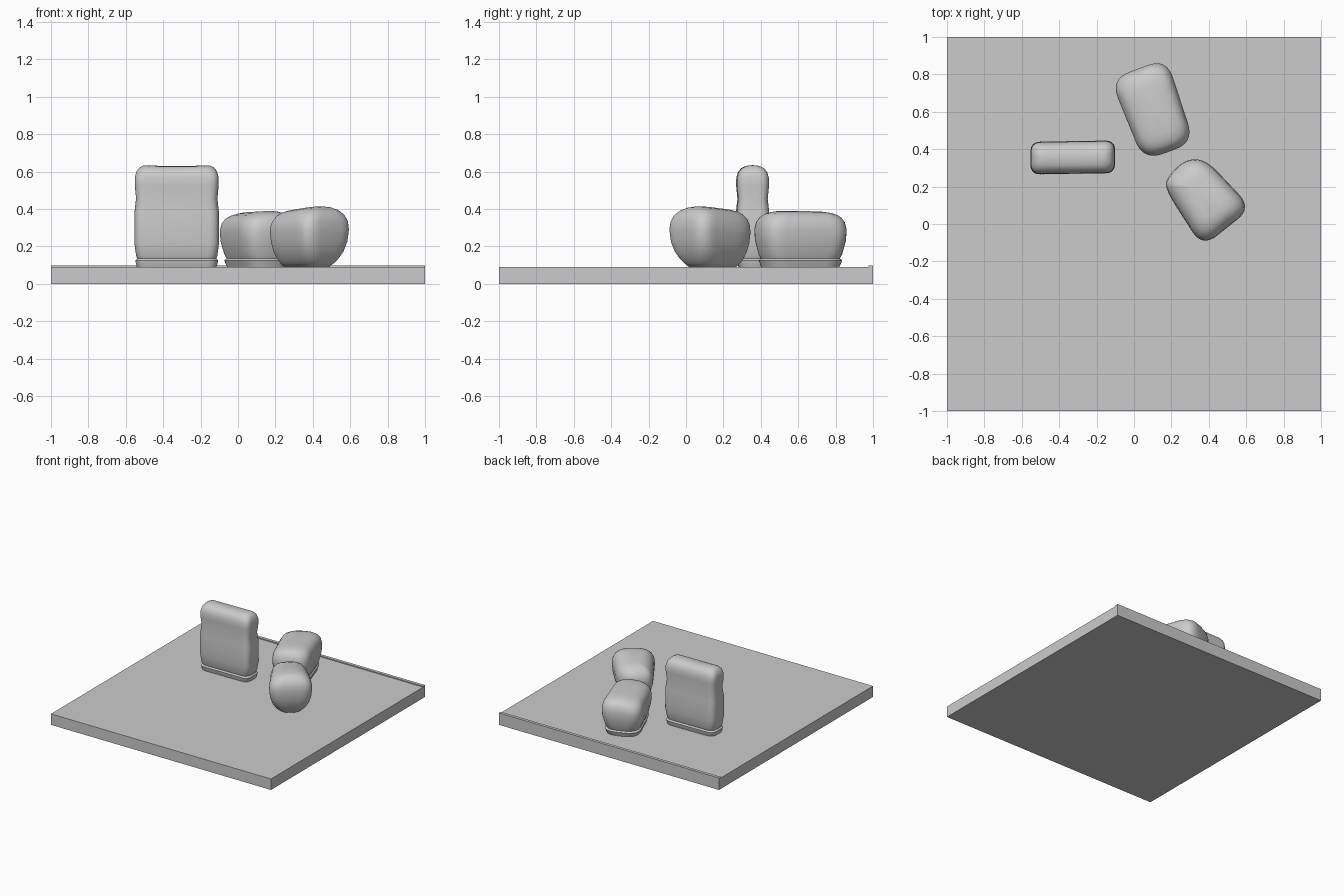
import bpy, bmesh, math
from mathutils import Vector

if "Cube" in bpy.data.objects:
    bpy.data.objects.remove(bpy.data.objects["Cube"])

grey = bpy.data.materials.new("plain grey")
grey.diffuse_color = (0.6, 0.6, 0.6, 1)
grey.use_nodes = True
grey.node_tree.nodes["Principled BSDF"].inputs["Base Color"].default_value = grey.diffuse_color


def finish(name, bm):
    bmesh.ops.recalc_face_normals(bm, faces=bm.faces)
    mesh = bpy.data.meshes.new(name)
    bm.to_mesh(mesh)
    bm.free()
    mesh.materials.append(grey)
    obj = bpy.data.objects.new(name, mesh)
    bpy.context.collection.objects.link(obj)
    return obj


def box(name, x0, x1, y0, y1, z0, z1):
    bm = bmesh.new()
    bmesh.ops.create_cube(bm, size=1)
    for v in bm.verts:
        v.co = Vector(((x0 + x1) / 2 + v.co.x * (x1 - x0),
                       (y0 + y1) / 2 + v.co.y * (y1 - y0),
                       (z0 + z1) / 2 + v.co.z * (z1 - z0)))
    return finish(name, bm)


def rounded_outline(corners, inset, radius, steps=8):
    """Inset a convex counter-clockwise outline and round its corners."""
    n = len(corners)
    pts = [Vector(c) for c in corners]
    moved = []
    for i, p in enumerate(pts):
        a = (p - pts[i - 1]).normalized()
        b = (pts[(i + 1) % n] - p).normalized()
        na, nb = Vector((-a.y, a.x)), Vector((-b.y, b.x))
        moved.append(p + (na + nb) * inset / (1 + na.dot(nb)))
    out = []
    for i, p in enumerate(moved):
        u, w = moved[i - 1] - p, moved[(i + 1) % n] - p
        s = p + u.normalized() * min(radius, u.length * 0.45)
        e = p + w.normalized() * min(radius, w.length * 0.45)
        for k in range(steps + 1):
            t = k / steps
            out.append(s * (1 - t) ** 2 + p * 2 * t * (1 - t) + e * t * t)
    return out


def soft_block(name, corners, profile, radius, tilt=(0, 0), dip=0.0):
    """Loft the outline through (height, inset) levels, then cap it."""
    bm = bmesh.new()
    c = sum((Vector(p) for p in corners), Vector((0, 0))) / len(corners)
    z0, z1 = profile[0][0], profile[-1][0]
    rings = []
    for z, inset in profile:
        f = ((z - z0) / (z1 - z0)) ** 2
        ring = []
        for p in rounded_outline(corners, inset, radius):
            d = p - c
            lift = f * (Vector(tilt).dot(d) + dip * d.x ** 2)
            ring.append(bm.verts.new((p.x, p.y, z + lift)))
        rings.append(ring)
    for low, high in zip(rings, rings[1:]):
        for i in range(len(low)):
            j = (i + 1) % len(low)
            bm.faces.new((low[i], low[j], high[j], high[i]))
    bm.faces.new(rings[0][::-1])
    top = bm.verts.new((c.x, c.y, z1))
    for i, v in enumerate(rings[-1]):
        bm.faces.new((v, rings[-1][(i + 1) % len(rings[-1])], top))
    obj = finish(name, bm)
    bpy.ops.object.select_all(action='DESELECT')
    obj.select_set(True)
    bpy.context.view_layer.objects.active = obj
    bpy.ops.object.shade_smooth_by_angle(angle=math.radians(50))
    return obj


# Square ground slab with a slightly raised back lip
box("ground_slab", -1, 1, -1, 1, 0, 0.09)
box("back_lip", -1, 1, 0.975, 1, 0.08, 0.098)

# Tall thin block with a seam near its foot and a shallow dip on top
soft_block("tall_block",
           [(-0.557, 0.262), (-0.098, 0.268), (-0.098, 0.45), (-0.557, 0.442)],
           [(0.08, 0.02), (0.105, 0.012), (0.125, 0.008), (0.135, 0.018),
            (0.15, 0.012), (0.22, 0.003), (0.30, 0.004), (0.38, 0.004),
            (0.45, 0.012), (0.52, 0.005), (0.56, 0.006), (0.59, 0.015),
            (0.61, 0.03), (0.622, 0.05), (0.626, 0.07)],
           0.055, dip=0.3)

# Low block at the back
soft_block("back_block",
           [(0.05, 0.335), (0.325, 0.435), (0.175, 0.89), (-0.13, 0.775)],
           [(0.08, 0.035), (0.11, 0.025), (0.125, 0.02), (0.135, 0.03),
            (0.16, 0.02), (0.23, 0.005), (0.29, 0.002), (0.33, 0.01),
            (0.355, 0.025), (0.37, 0.045), (0.38, 0.075), (0.386, 0.11)],
           0.11, tilt=(0.06, 0))

# Low bulging block at the front
soft_block("front_block",
           [(0.365, -0.125), (0.63, 0.085), (0.385, 0.345), (0.27, 0.345),
            (0.165, 0.235), (0.18, 0.165)],
           [(0.09, 0.075), (0.11, 0.055), (0.13, 0.04), (0.17, 0.02),
            (0.22, 0.006), (0.28, 0.0), (0.32, 0.004), (0.35, 0.016),
            (0.375, 0.038), (0.39, 0.065), (0.398, 0.1)],
           0.10, tilt=(0.08, -0.06))
